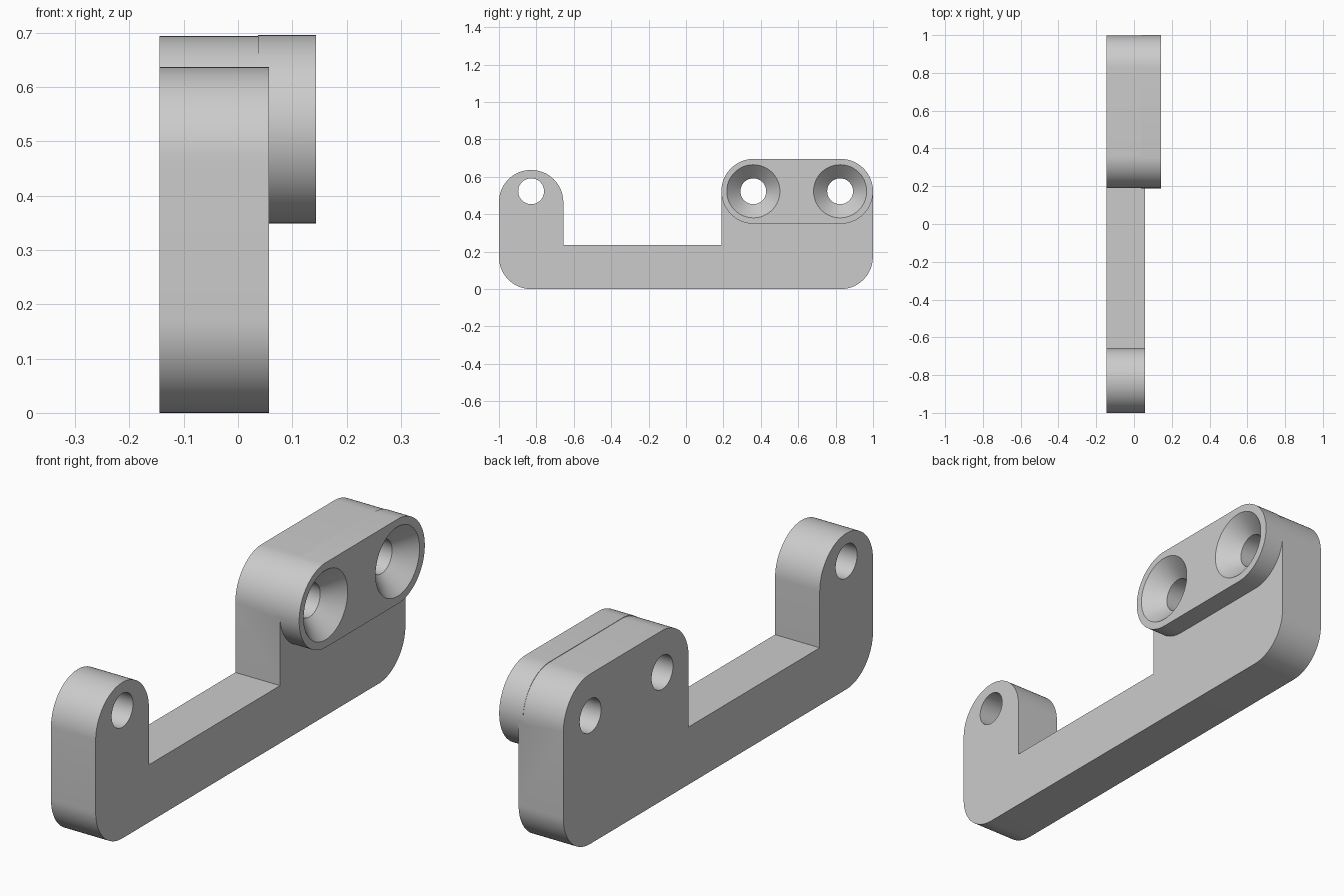
import bpy, bmesh
from math import sin, cos, pi, radians

if "Cube" in bpy.data.objects:
    bpy.data.objects.remove(bpy.data.objects["Cube"], do_unlink=True)

X_BACK, X_FACE, X_BOSS = -0.145, 0.057, 0.144
HOLE_R, SINK_R, HOLE_Z = 0.069, 0.142, 0.523
REAR_HOLES = (0.36, 0.824)

grey = bpy.data.materials.new("plain grey")
grey.use_nodes = True
colour = (0.6, 0.6, 0.6, 1)
grey.diffuse_color = colour
grey.node_tree.nodes["Principled BSDF"].inputs["Base Color"].default_value = colour


def arc(y, z, r, start, steps=20):
    """Quarter circle, counter-clockwise from the start angle in degrees."""
    angles = [radians(start) + pi / 2 * i / steps for i in range(steps + 1)]
    return [(y + r * cos(a), z + r * sin(a)) for a in angles]


def make_object(name, bm):
    bmesh.ops.remove_doubles(bm, verts=bm.verts, dist=0.0001)
    bmesh.ops.recalc_face_normals(bm, faces=bm.faces)
    mesh = bpy.data.meshes.new(name)
    bm.to_mesh(mesh)
    bm.free()
    mesh.materials.append(grey)
    obj = bpy.data.objects.new(name, mesh)
    bpy.context.collection.objects.link(obj)
    return obj


def prism(name, outline, x0, x1):
    """Extrude a side outline along x."""
    bm = bmesh.new()
    face = bm.faces.new([bm.verts.new((x0, y, z)) for y, z in outline])
    grown = bmesh.ops.extrude_face_region(bm, geom=[face], use_keep_orig=True)
    verts = [v for v in grown["geom"] if isinstance(v, bmesh.types.BMVert)]
    bmesh.ops.translate(bm, verts=verts, vec=(x1 - x0, 0, 0))
    return make_object(name, bm)


def lathe(name, y, profile, steps=64):
    """Turn (x, radius) steps around a hole axis to make a cutter."""
    bm = bmesh.new()
    rings = [[bm.verts.new((x, y + r * cos(2 * pi * i / steps),
                            HOLE_Z + r * sin(2 * pi * i / steps)))
              for i in range(steps)] for x, r in profile]
    for a, b in zip(rings, rings[1:]):
        for i in range(steps):
            j = (i + 1) % steps
            bm.faces.new((a[i], a[j], b[j], b[i]))
    bm.faces.new(rings[0])
    bm.faces.new(rings[-1])
    obj = make_object(name, bm)
    obj.hide_render = True
    return obj


def combine(target, tool, operation):
    mod = target.modifiers.new(tool.name, "BOOLEAN")
    mod.operation, mod.object, mod.solver = operation, tool, "EXACT"
    bpy.context.view_layer.objects.active = target
    bpy.ops.object.modifier_apply(modifier=mod.name)
    bpy.data.objects.remove(tool, do_unlink=True)


# Bracket plate: low bar with a narrow front post and a wide rear post
R = 0.172
outline = (arc(-1 + R, R, R, 180) + arc(0.999 - R, R, R, 270)
           + arc(0.999 - R, 0.694 - R, R, 0) + arc(0.19 + R, 0.694 - R, R, 90)
           + [(0.19, 0.235), (-0.656, 0.235)]
           + arc(-1 + R, 0.637 - R, R, 0) + arc(-1 + R, 0.637 - R, R, 90)[1:])
bracket = prism("bracket", outline, X_BACK, X_FACE)

# Raised rounded boss on the wide post
B = 0.1735
low, high = 0.349 + B, 0.696 - B
boss_outline = (arc(0.189 + B, low, B, 180) + arc(1 - B, low, B, 270)[1:]
                + arc(1 - B, high, B, 0)[1:] + arc(0.189 + B, high, B, 90)[1:-1])
boss = prism("boss", boss_outline, X_FACE - 0.02, X_BOSS)
combine(bracket, boss, "UNION")

# Plain hole in the front post, countersunk holes through the boss
combine(bracket, lathe("front_hole", -0.828, [(-0.3, HOLE_R), (0.3, HOLE_R)]), "DIFFERENCE")
depth = SINK_R - HOLE_R
sink = [(-0.3, HOLE_R), (X_BOSS - depth, HOLE_R), (X_BOSS, SINK_R), (0.3, SINK_R)]
for y in REAR_HOLES:
    combine(bracket, lathe("countersunk_hole", y, sink), "DIFFERENCE")

# Smooth curves, crisp edges
bpy.ops.object.select_all(action="DESELECT")
bracket.select_set(True)
bpy.context.view_layer.objects.active = bracket
bpy.ops.object.shade_smooth_by_angle(angle=radians(30))
